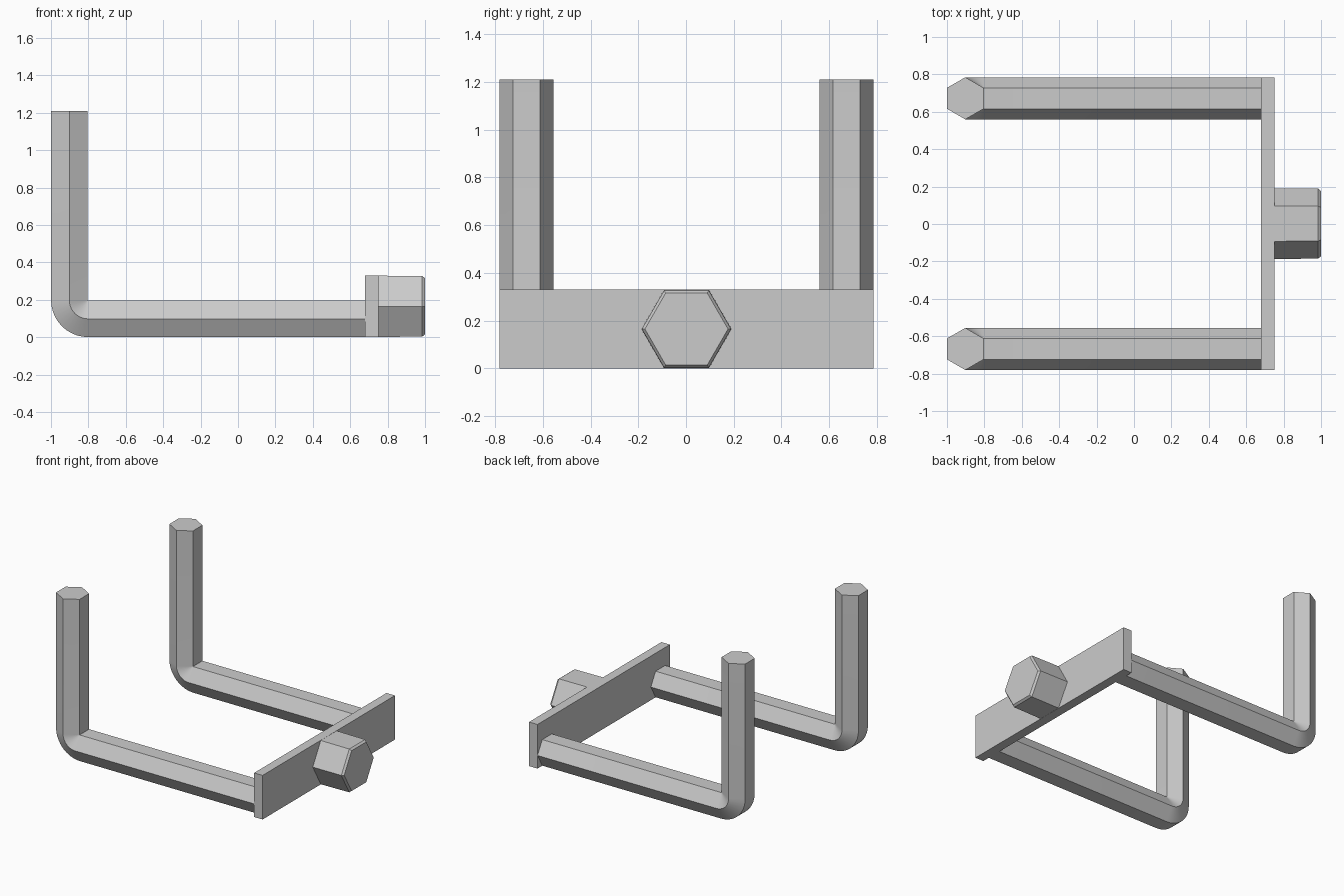
import bpy, bmesh
from math import sin, cos, pi, radians
from mathutils import Vector

cube = bpy.data.objects.get("Cube")
if cube:
    bpy.data.objects.remove(cube, do_unlink=True)

steel = bpy.data.materials.new("grey steel")
steel.use_nodes = True
GREY = (0.6, 0.6, 0.6, 1)
steel.diffuse_color = GREY
steel.node_tree.nodes["Principled BSDF"].inputs["Base Color"].default_value = GREY


def finish(name, bm, smooth=False):
    """Turn a bmesh into a grey object."""
    bmesh.ops.recalc_face_normals(bm, faces=bm.faces)
    mesh = bpy.data.meshes.new(name)
    bm.to_mesh(mesh)
    bm.free()
    mesh.materials.append(steel)
    obj = bpy.data.objects.new(name, mesh)
    bpy.context.collection.objects.link(obj)
    if smooth:
        bpy.ops.object.select_all(action="DESELECT")
        obj.select_set(True)
        bpy.context.view_layer.objects.active = obj
        bpy.ops.object.shade_smooth_by_angle(angle=radians(30))
    return obj


def loft(rings):
    """Skin a list of equal-length rings and cap both ends."""
    bm = bmesh.new()
    loops = [[bm.verts.new(p) for p in ring] for ring in rings]
    for a, b in zip(loops, loops[1:]):
        for i in range(len(a)):
            j = (i + 1) % len(a)
            bm.faces.new((a[i], a[j], b[j], b[i]))
    bm.faces.new(loops[0])
    bm.faces.new(loops[-1])
    return bm


def hexagon(r):
    """Hexagon corners, pointing sideways."""
    return [(r * cos(i * pi / 3), r * sin(i * pi / 3)) for i in range(6)]


# Bent hexagonal rods: straight run, quarter bend, upright
ROD_R, BEND_R, STEPS = 0.1125, 0.1, 10
BEND_X, BEND_Z = -0.802, 0.198
PLATE_X, ROD_TOP = 0.68, 1.21


def rod_ring(y, angle, shift=Vector((0, 0, 0))):
    out = Vector((-sin(angle), 0, -cos(angle)))
    centre = Vector((BEND_X, y, BEND_Z)) + shift
    return [centre + out * (BEND_R + v) + Vector((0, u, 0)) for u, v in hexagon(ROD_R)]


for name, y in (("front_rod", -0.668), ("back_rod", 0.672)):
    rings = [rod_ring(y, 0, Vector((PLATE_X - BEND_X, 0, 0)))]
    rings += [rod_ring(y, pi / 2 * i / STEPS) for i in range(STEPS + 1)]
    rings.append(rod_ring(y, pi / 2, Vector((0, 0, ROD_TOP - BEND_Z))))
    finish(name, loft(rings), smooth=True)

# Cross plate
bm = bmesh.new()
bmesh.ops.create_cube(bm, size=1)
bmesh.ops.scale(bm, vec=(0.07, 1.565, 0.33), verts=bm.verts)
bmesh.ops.translate(bm, vec=(0.715, 0.002, 0.165), verts=bm.verts)
finish("cross_plate", bm)

# Hexagonal bolt head with chamfered end
sections = ((0.75, 0.189), (0.985, 0.187), (1.0, 0.174))
finish("bolt_head", loft([[(x, u + 0.002, v + 0.165) for u, v in hexagon(r)]
                          for x, r in sections]))
